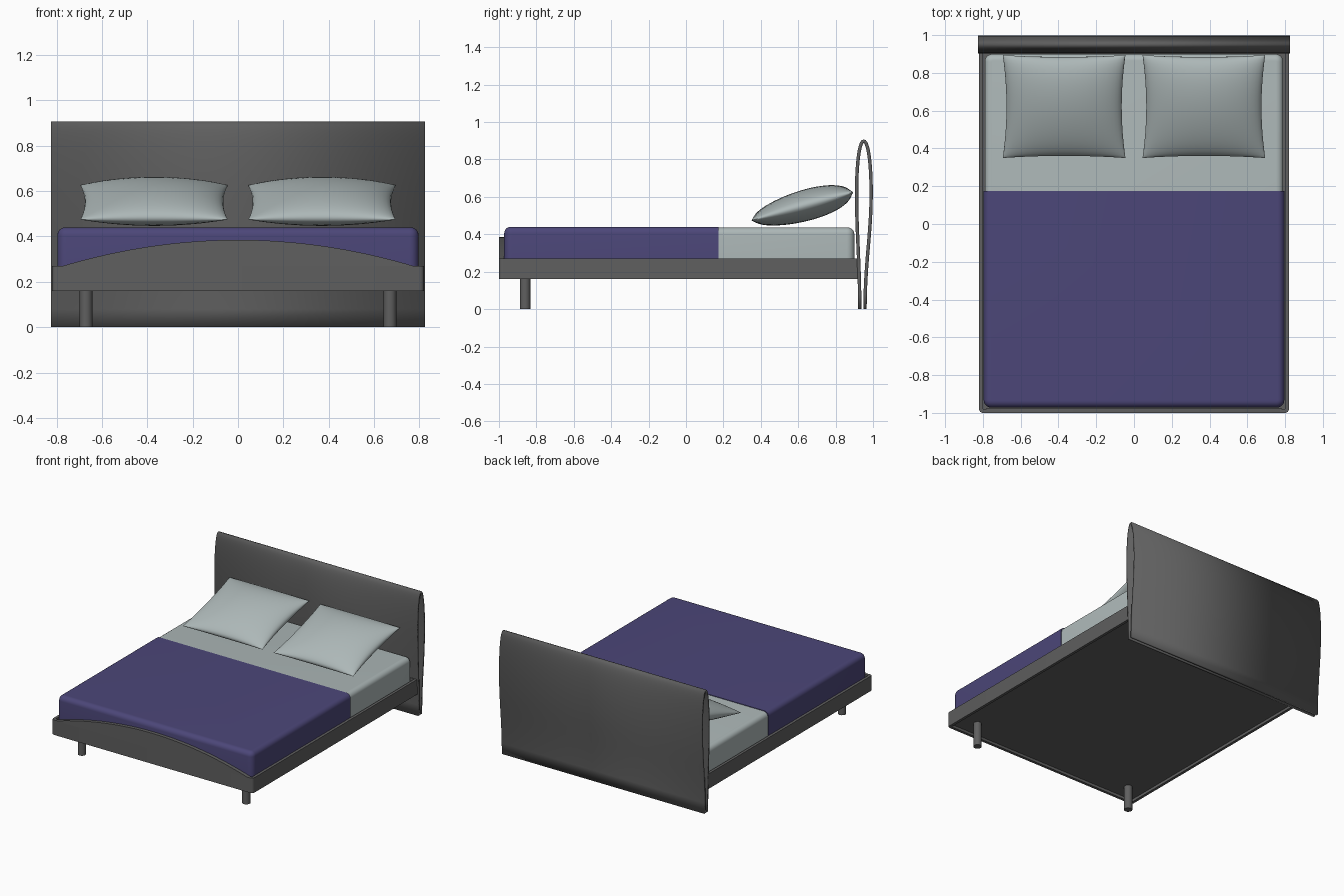
import bpy, bmesh, math
from mathutils import Matrix, Vector
from mathutils.geometry import interpolate_bezier

cube = bpy.data.objects.get("Cube")
if cube:
    bpy.data.objects.remove(cube, do_unlink=True)


def material(name, rgb):
    m = bpy.data.materials.new(name)
    m.use_nodes = True
    m.diffuse_color = (*rgb, 1)
    m.node_tree.nodes["Principled BSDF"].inputs["Base Color"].default_value = (*rgb, 1)
    return m


GREY = material("dark grey frame", (0.115, 0.115, 0.115))
LINEN = material("pale grey linen", (0.42, 0.48, 0.48))
PURPLE = material("purple blanket", (0.072, 0.062, 0.19))


def finish(name, bm, mat, angle=35):
    bmesh.ops.recalc_face_normals(bm, faces=bm.faces)
    mesh = bpy.data.meshes.new(name)
    bm.to_mesh(mesh)
    bm.free()
    mesh.materials.append(mat)
    mesh.shade_smooth()
    mesh.set_sharp_from_angle(angle=math.radians(angle))
    ob = bpy.data.objects.new(name, mesh)
    bpy.context.collection.objects.link(ob)
    return ob


def box(lo, hi):
    bm = bmesh.new()
    lo, hi = Vector(lo), Vector(hi)
    size = hi - lo
    bmesh.ops.create_cube(bm, size=1, matrix=Matrix.Translation((lo + hi) / 2) @ Matrix.Diagonal((*size, 1)))
    return bm


def bevel(bm, test, radius, segments):
    """Round the edges whose two ends both pass the test."""
    edges = [e for e in bm.edges if test(*[v.co for v in e.verts])]
    bmesh.ops.bevel(bm, geom=edges, offset=radius, segments=segments, profile=0.5, affect='EDGES')


# Frame: rounded foot corners, recessed deck above and below
bm = box((-0.82, -1, 0.16), (0.82, 0.93, 0.27))
bevel(bm, lambda a, b: a.y < 0 and b.y < 0 and abs(a.z - b.z) > 0.05, 0.02, 4)
bm.normal_update()
decks = [f for f in bm.faces if abs(f.normal.z) > 0.9]
bmesh.ops.inset_individual(bm, faces=decks, thickness=0.02, use_even_offset=True)
bmesh.ops.inset_individual(bm, faces=decks, thickness=0, depth=-0.02)
finish("bed_frame", bm, GREY)

# Arched foot panel
bm = bmesh.new()
arch = []
for i in range(33):
    x = -0.78 + 1.56 * i / 32
    arch.append(bm.verts.new((x, -1, 0.268 + 0.117 * (1 - (x / 0.78) ** 2))))
face = bm.faces.new(arch)
side = bmesh.ops.extrude_face_region(bm, geom=[face])["geom"]
bmesh.ops.translate(bm, verts=[g for g in side if isinstance(g, bmesh.types.BMVert)], vec=(0, 0.026, 0))
finish("foot_panel", bm, GREY)

# Front legs
for label, x in (("left", 0.67), ("right", -0.67)):
    bm = bmesh.new()
    bmesh.ops.create_cone(bm, cap_ends=True, segments=24, radius1=0.028, radius2=0.028, depth=0.185,
                          matrix=Matrix.Translation((x, -0.86, 0.0925)))
    finish("front_leg_" + label, bm, GREY)

# Headboard: one sheet folded over into a hollow teardrop loop
def strand(foot, belly):
    low = interpolate_bezier((0, foot, 0), (0, foot, 0.25), (0, belly, 0.4), (0, belly, 0.62), 10)
    peak = 0.95
    top = interpolate_bezier((0, belly, 0.62), (0, belly, 0.78),
                             (0, peak + (belly - peak) * 0.6, 0.898), (0, peak, 0.898), 14)
    return low + top[1:]


path = strand(0.929, 0.912) + strand(0.957, 0.99)[-2::-1]
bm = bmesh.new()
rows = [[bm.verts.new((x, p.y, p.z)) for x in (-0.825, 0.825)] for p in path]
for a, b in zip(rows, rows[1:]):
    bm.faces.new((a[0], a[1], b[1], b[0]))
headboard = finish("headboard", bm, GREY)
solid = headboard.modifiers.new("thickness", 'SOLIDIFY')
solid.thickness = 0.018
solid.offset = 0

# Mattress and blanket: rounded upright corners, then rounded top rim
def soft_block(name, lo, hi, mat, round_back):
    bm = box(lo, hi)
    def keep(p):
        return round_back or p.y < hi[1] - 0.001
    bevel(bm, lambda a, b: keep(a) and keep(b) and abs(a.z - b.z) > 0.05, 0.04, 5)
    bevel(bm, lambda a, b: min(a.z, b.z) > hi[2] - 0.001 and (keep(a) or keep(b)), 0.035, 6)
    finish(name, bm, mat)


soft_block("mattress", (-0.79, -0.965, 0.25), (0.79, 0.9, 0.436), LINEN, True)
soft_block("blanket", (-0.796, -0.972, 0.25), (0.796, 0.175, 0.44), PURPLE, False)

# Pillows: two domed grids joined at a seam with pulled-out corners
def pillow(name, x):
    bm = bmesh.new()
    n = 24
    for sign in (1, -1):
        made = bmesh.ops.create_grid(bm, x_segments=n, y_segments=n, size=1)["verts"]
        for vert in made:
            u, v = [math.sin(c * math.pi / 2) for c in vert.co.xy]
            fu, fv = max(0, 1 - u * u), max(0, 1 - v * v)
            vert.co = (u * (0.325 - 0.02 * fv), v * (0.283 - 0.012 * fu),
                       sign * 0.083 * (1 + 0.12 * v) * math.sqrt(fu * fv))
    bmesh.ops.remove_doubles(bm, verts=bm.verts, dist=0.0004)
    place = Matrix.Translation((x, 0.622, 0.55)) @ Matrix.Rotation(math.radians(15.5), 4, 'X')
    bmesh.ops.transform(bm, matrix=place, verts=bm.verts)
    finish(name, bm, LINEN, 60)


pillow("pillow_left", 0.37)
pillow("pillow_right", -0.37)
